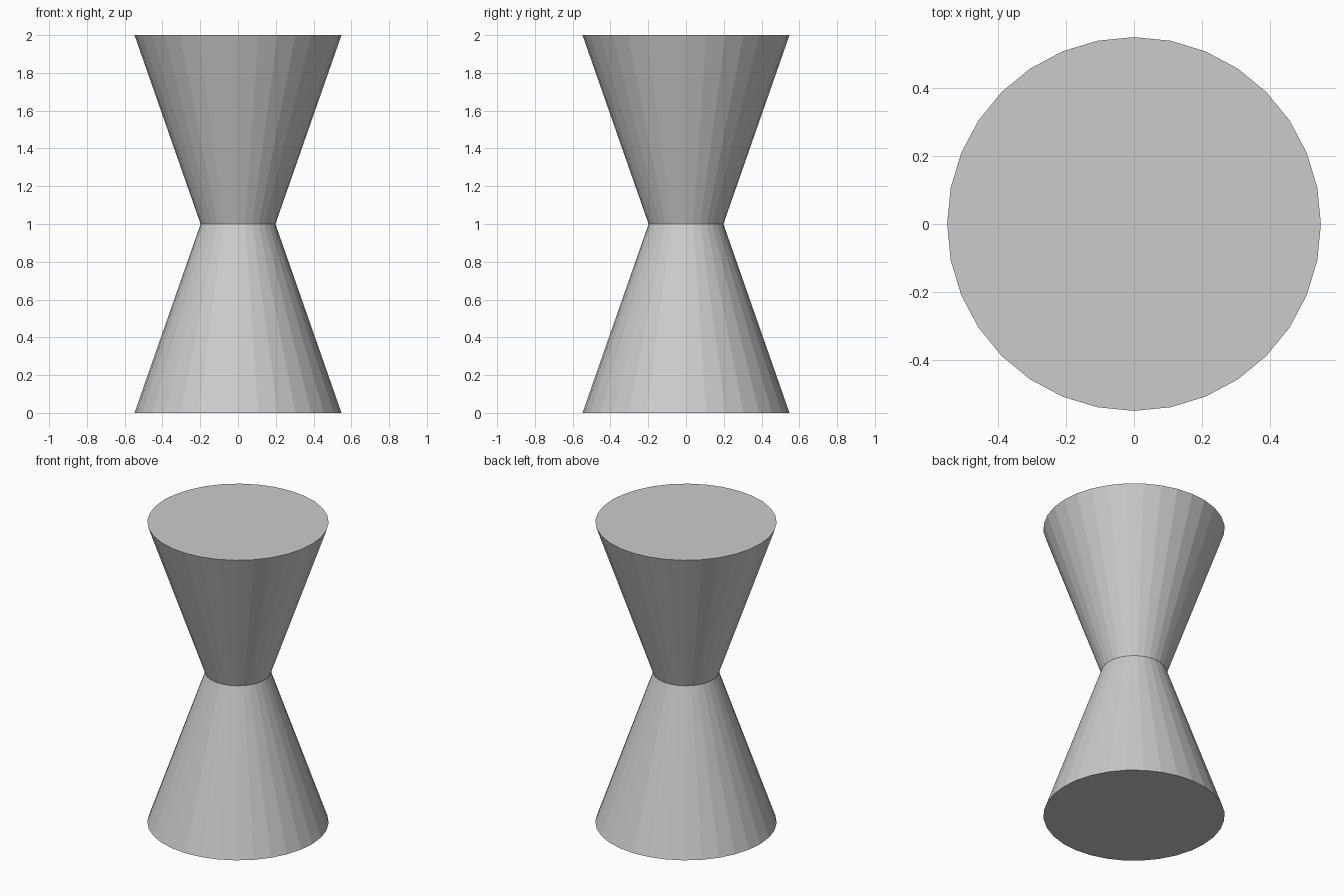
import bpy
import bmesh
from math import cos, sin, tau

if "Cube" in bpy.data.objects:
    bpy.data.objects.remove(bpy.data.objects["Cube"])

SIDES = 32
PROFILE = [(0.548, 0.0), (0.198, 1.0), (0.548, 2.0)]  # radius, height

bm = bmesh.new()

# Rings at the base, waist and rim
rings = [[bm.verts.new((r * cos(tau * i / SIDES), r * sin(tau * i / SIDES), z))
          for i in range(SIDES)] for r, z in PROFILE]

# Flat side faces of the two tapered halves
for low, high in zip(rings, rings[1:]):
    for i in range(SIDES):
        j = (i + 1) % SIDES
        bm.faces.new((low[i], low[j], high[j], high[i]))

# Bottom and top caps
bm.faces.new(rings[0][::-1])
bm.faces.new(rings[-1])

mesh = bpy.data.meshes.new("hourglass_body")
bm.to_mesh(mesh)
bm.free()
body = bpy.data.objects.new("hourglass_body", mesh)
bpy.context.collection.objects.link(body)
